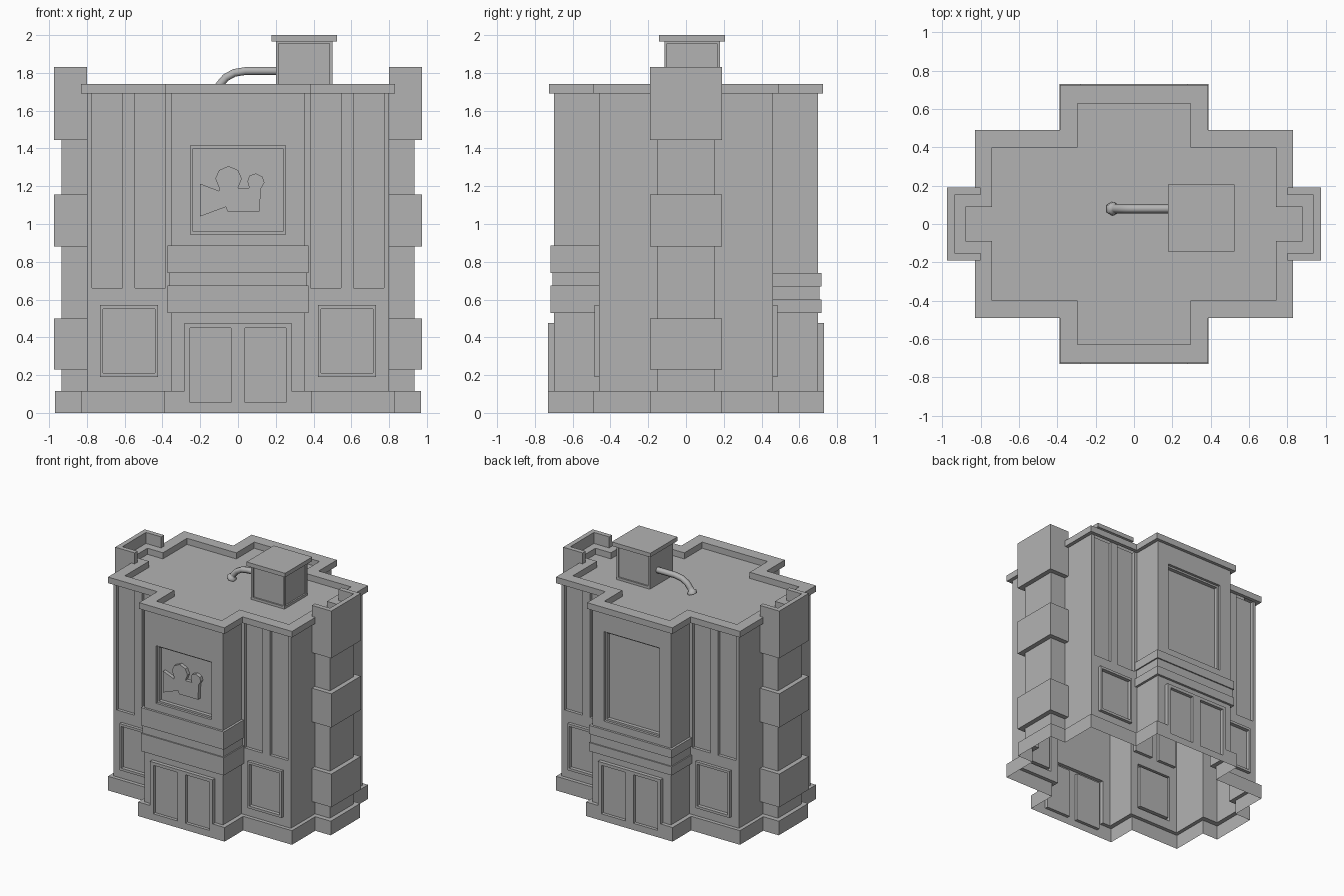
import bpy, bmesh, math
from mathutils import Vector

cube = bpy.data.objects.get("Cube")
if cube:
    bpy.data.objects.remove(cube, do_unlink=True)

GREY = (0.45, 0.45, 0.45, 1)
stone = bpy.data.materials.new("stone_grey")
stone.use_nodes = True
stone.diffuse_color = GREY
stone.node_tree.nodes["Principled BSDF"].inputs["Base Color"].default_value = GREY


def finish(name, bm):
    bmesh.ops.remove_doubles(bm, verts=bm.verts, dist=1e-5)
    mesh = bpy.data.meshes.new(name)
    bm.to_mesh(mesh)
    bm.free()
    mesh.materials.append(stone)
    obj = bpy.data.objects.new(name, mesh)
    bpy.context.collection.objects.link(obj)
    return obj


def face(bm, points):
    return bm.faces.new([bm.verts.new(p) for p in points])


def plan(main, bay, turret):
    """Counter-clockwise stepped outline made of three crossing rectangles."""
    (mx, my), (bx, by), (tx, ty) = main, bay, turret
    half = [(tx, -ty), (tx, ty), (mx, ty), (mx, my), (bx, my), (bx, by),
            (-bx, by), (-bx, my), (-mx, my), (-mx, ty)]
    return half + [(-x, -y) for x, y in half]


def ring(outline, z):
    return [Vector((x, y, z)) for x, y in outline]


def loft(bm, lower, upper, skip=()):
    n = len(lower)
    for i in range(n):
        if i not in skip:
            j = (i + 1) % n
            face(bm, [lower[i], lower[j], upper[j], upper[i]])


def relief(bm, a, b, z0, z1, rects=()):
    """Wall from a to b; each rect (u0, u1, z0, z1, depth) is raised or sunk."""
    a, b = Vector((*a, 0)), Vector((*b, 0))
    t = (b - a).normalized()
    n, mid, h = Vector((t.y, -t.x, 0)), (a + b) / 2, (b - a).length / 2
    us = sorted({-h, h} | {u for r in rects for u in r[:2] if -h < u < h})
    zs = sorted({z0, z1} | {z for r in rects for z in r[2:4] if z0 < z < z1})

    def depth(i, j):
        u, z, d = (us[i] + us[i + 1]) / 2, (zs[j] + zs[j + 1]) / 2, 0
        for r in rects:
            if r[0] < u < r[1] and r[2] < z < r[3]:
                d = r[4]
        return d

    def at(u, z, d):
        return mid + t * u + n * d + Vector((0, 0, z))

    for i in range(len(us) - 1):
        for j in range(len(zs) - 1):
            d, (u, v), (z, w) = depth(i, j), us[i:i + 2], zs[j:j + 2]
            face(bm, [at(u, z, d), at(v, z, d), at(v, w, d), at(u, w, d)])
            if i + 2 < len(us):
                e = depth(i + 1, j)
                if e != d:
                    face(bm, [at(v, z, d), at(v, z, e), at(v, w, e), at(v, w, d)])
            if j + 2 < len(zs):
                e = depth(i, j + 1)
                if e != d:
                    face(bm, [at(u, w, d), at(v, w, d), at(v, w, e), at(u, w, e)])


def prism(name, points, offset):
    """Closed solid from an outline swept along offset."""
    bm = bmesh.new()
    base = face(bm, points)
    out = bmesh.ops.extrude_face_region(bm, geom=[base], use_keep_orig=True)
    moved = [v for v in out["geom"] if isinstance(v, bmesh.types.BMVert)]
    bmesh.ops.translate(bm, verts=moved, vec=offset)
    bmesh.ops.recalc_face_normals(bm, faces=bm.faces)
    return finish(name, bm)


def wrap(name, direction, start, outer, inner, z0, z1):
    """U-shaped band hugging a projecting bay; sizes are (reach, half width)."""
    (r, w), (q, v) = outer, inner
    d = Vector((*direction, 0))
    s = Vector((-d.y, d.x, 0))
    shape = [(start, -w), (r, -w), (r, w), (start, w),
             (start, v), (q, v), (q, -v), (start, -v)]
    prism(name, [d * x + s * y + Vector((0, 0, z0)) for x, y in shape],
          Vector((0, 0, z1 - z0)))


wall = plan((0.80, 0.46), (0.355, 0.70), (0.935, 0.15))
skirt = plan((0.83, 0.49), (0.39, 0.73), (0.97, 0.19))
rim = plan((0.83, 0.49), (0.385, 0.725), (0.95, 0.16))
rim_inner = plan((0.74, 0.40), (0.295, 0.63), (0.88, 0.09))
BASE, EAVE, TOP = 0.115, 1.69, 1.74
BACK_BAY, FRONT_BAY = 5, 15
DOOR = 0.283

# Reliefs: tall panels and windows, doors, large bay frames
flank = [(-0.195, -0.033, 0.66, 2, -0.025), (0.033, 0.195, 0.66, 2, -0.025),
         (-0.153, 0.153, 0.19, 0.57, 0.025), (-0.138, 0.138, 0.21, 0.55, -0.005)]
leaves = [(s * 0.145 - 0.108, s * 0.145 + 0.108) for s in (-1, 1)]
doors = [(-DOOR, DOOR, 0, 0.475, 0.03)] + [(*u, 0, 0.45, 0.005) for u in leaves]
sills = [(*u, 0.055, 1, -0.025) for u in leaves]


def bay_frame(z0, z1):
    return [(-0.252, 0.252, z0, z1, -0.02),
            (-0.237, 0.237, z0 + 0.015, z1 - 0.015, -0.05)]


reliefs = {i: flank for i in (3, 7, 13, 17)}
reliefs[FRONT_BAY] = doors + bay_frame(0.945, 1.415)
reliefs[BACK_BAY] = doors + bay_frame(0.80, 1.53)

# Walls, open underneath
bm = bmesh.new()
for i, p in enumerate(wall):
    relief(bm, p, wall[(i + 1) % 20], BASE, EAVE, reliefs.get(i, ()))
finish("walls", bm)

# Base skirting with its ledge, interrupted at the doors
bm = bmesh.new()
for i, p in enumerate(skirt):
    relief(bm, p, skirt[(i + 1) % 20], 0, BASE,
           sills if i in (FRONT_BAY, BACK_BAY) else ())
low, high = ring(skirt, BASE), ring(wall, BASE)
loft(bm, low, high, skip=(FRONT_BAY, BACK_BAY))
for i in (FRONT_BAY, BACK_BAY):
    s = 1 if i == FRONT_BAY else -1
    jamb = [Vector((k * s * DOOR, r[i].y, BASE)) for r in (low, high) for k in (-1, 1)]
    face(bm, [low[i], jamb[0], jamb[2], high[i]])
    face(bm, [jamb[1], low[i + 1], high[i + 1], jamb[3]])
finish("base_skirting", bm)

# Cornice, parapet and flat roof
bm = bmesh.new()
rings = [ring(wall, EAVE), ring(rim, EAVE), ring(rim, TOP),
         ring(rim_inner, TOP), ring(rim_inner, EAVE)]
for lower, upper in zip(rings, rings[1:]):
    loft(bm, lower, upper)
face(bm, rings[-1])
finish("cornice_and_roof", bm)

# Stone blocks around the side turrets
for side, s in (("left", 1), ("right", -1)):
    for k, (z0, z1) in enumerate([(0.23, 0.50), (0.88, 1.155), (1.445, 1.83)]):
        wrap(f"{side}_turret_block_{k + 1}", (s, 0), 0.80,
             (0.975, 0.19), (0.937, 0.152), z0, z1)

# Canopy bands around the front and back bays
for end, s, levels in (("front", -1, (0.53, 0.675, 0.74, 0.885)),
                       ("back", 1, (0.53, 0.60, 0.67, 0.74))):
    for k, name in enumerate(("lower", "middle", "upper")):
        grow = 0.008 if k == 1 else 0.018
        wrap(f"{end}_canopy_{name}", (0, s), 0.46, (0.70 + grow, 0.356 + grow),
             (0.70, 0.355), levels[k], levels[k + 1])

# Film camera relief on the front bay: horn, body and two reels
outline = [(-0.2, 1.04), (-0.065, 1.09), (-0.055, 1.065), (0.115, 1.065), (0.12, 1.185),
           (0.14, 1.22), (0.13, 1.25), (0.095, 1.268), (0.06, 1.255), (0.05, 1.225),
           (0.06, 1.19), (0, 1.19), (0.02, 1.24), (0, 1.285), (-0.05, 1.307),
           (-0.1, 1.285), (-0.12, 1.24), (-0.1, 1.19), (-0.1, 1.175), (-0.2, 1.213)]
prism("film_camera_relief", [(x, -0.65, z) for x, z in outline], Vector((0, -0.03, 0)))

# Rooftop vent housing with sunk panels and a flat cap
bm = bmesh.new()
corners = [(0.20, -0.115), (0.50, -0.115), (0.50, 0.18), (0.20, 0.18)]
for i, p in enumerate(corners):
    q = corners[(i + 1) % 4]
    h = math.dist(p, q) / 2 - 0.015
    relief(bm, p, q, EAVE, 1.97, [(-h, h, EAVE + 0.02, 1.955, -0.012)] if i < 3 else ())
finish("vent_housing", bm)
prism("vent_cap", [(x, y, 1.967) for x, y in
                   ((0.177, -0.143), (0.525, -0.143), (0.525, 0.207), (0.177, 0.207))],
      Vector((0, 0, 0.033)))

# Bent roof pipe with a flared mouth
path = [(0.21, 1.81, 1), (0.04, 1.81, 1), (-0.02, 1.80, 1), (-0.065, 1.775, 1),
        (-0.095, 1.74, 1), (-0.105, 1.725, 1), (-0.107, 1.722, 1.5), (-0.115, 1.70, 1.5)]
curve = bpy.data.curves.new("pipe_path", "CURVE")
curve.dimensions = "3D"
curve.bevel_depth = 0.024
curve.bevel_resolution = 1
curve.use_fill_caps = True
spline = curve.splines.new("POLY")
spline.points.add(len(path) - 1)
for point, (x, z, r) in zip(spline.points, path):
    point.co = (x, 0.08, z, 1)
    point.radius = r
curve.materials.append(stone)
pipe = bpy.data.objects.new("roof_pipe", curve)
bpy.context.collection.objects.link(pipe)
